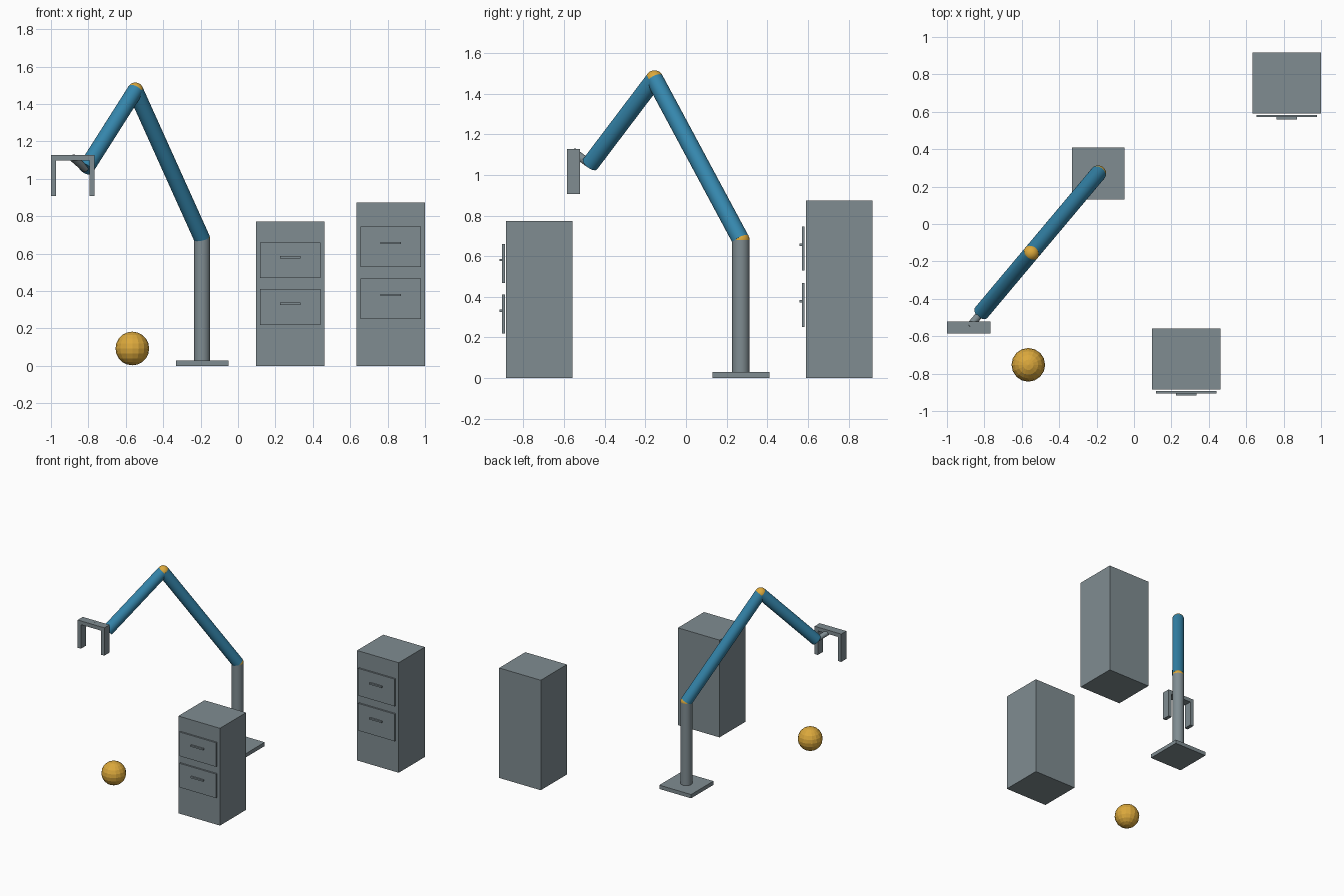
import bpy
from mathutils import Vector

if "Cube" in bpy.data.objects:
    bpy.data.objects.remove(bpy.data.objects["Cube"])


def material(name, rgb):
    m = bpy.data.materials.new(name)
    m.diffuse_color = (*rgb, 1)
    m.use_nodes = True
    m.node_tree.nodes["Principled BSDF"].inputs["Base Color"].default_value = m.diffuse_color
    return m


GREY = material("steel grey", (0.214, 0.264, 0.285))
BLUE = material("arm blue", (0.036, 0.243, 0.42))
GOLD = material("joint gold", (0.71, 0.393, 0.045))


def finish(name, mat, smooth=False):
    ob = bpy.context.object
    ob.name = name
    ob.data.materials.append(mat)
    if smooth:
        bpy.ops.object.shade_smooth_by_angle()
    return ob


def box(name, x, y, z, mat=GREY):
    """Box from (min, max) ranges on each axis."""
    bpy.ops.mesh.primitive_cube_add(size=1, location=[sum(r) / 2 for r in (x, y, z)])
    bpy.context.object.scale = [r[1] - r[0] for r in (x, y, z)]
    bpy.ops.object.transform_apply(location=False, rotation=False)
    return finish(name, mat)


def rod(name, a, b, r, mat):
    """Cylinder between two points."""
    d = b - a
    bpy.ops.mesh.primitive_cylinder_add(vertices=32, radius=r, depth=d.length,
                                        location=(a + b) / 2,
                                        rotation=d.to_track_quat('Z', 'Y').to_euler())
    return finish(name, mat, True)


def ball(name, p, r, segments, rings, smooth):
    bpy.ops.mesh.primitive_uv_sphere_add(segments=segments, ring_count=rings,
                                         radius=r, location=p)
    return finish(name, GOLD, smooth)


# Robot arm
R = 0.043
foot = Vector((-0.192, 0.27, 0.03))
shoulder = Vector((-0.192, 0.27, 0.68))
elbow = Vector((-0.549, -0.155, 1.472))
wrist = Vector((-0.815, -0.472, 1.053))
hand = Vector((-0.884, -0.553, 1.113))
box("base_plate", (-0.332, -0.052), (0.13, 0.41), (0, 0.03))
rod("post", foot, shoulder, R, GREY)
rod("upper_arm", shoulder, elbow, R, BLUE)
rod("forearm", elbow, wrist, R, BLUE)
rod("wrist_rod", wrist, hand, 0.02, GREY)
ball("shoulder_joint", shoulder, R, 32, 16, True)
ball("elbow_joint", elbow, R, 32, 16, True)

# Gripper
GY = (-0.585, -0.521)
box("gripper_bar", (-1.0, -0.766), GY, (1.098, 1.128))
for side, x in (("left", -1.0), ("right", -0.794)):
    box(side + "_finger", (x, x + 0.028), GY, (0.907, 1.098))

# Loose ball
ball("loose_ball", (-0.565, -0.753, 0.093), 0.09, 16, 10, False)


# Drawer cabinets
def cabinet(name, x, y, height, drawers, drawer_h):
    cx = x + 0.183
    box(name + "_body", (x, x + 0.366), (y, y + 0.328), (0, height))
    for i, z in enumerate(drawers):
        box(f"{name}_drawer_{i}", (cx - 0.161, cx + 0.161), (y - 0.019, y - 0.006),
            (z - drawer_h / 2, z + drawer_h / 2))
        # Handle sits slightly above the drawer's middle
        hz = z + drawer_h * 0.09
        box(f"{name}_handle_{i}", (cx - 0.055, cx + 0.055), (y - 0.031, y - 0.019),
            (hz - 0.006, hz + 0.006))


cabinet("front_cabinet", 0.096, -0.886, 0.773, (0.315, 0.564), 0.191)
cabinet("back_cabinet", 0.634, 0.59, 0.874, (0.359, 0.637), 0.216)
